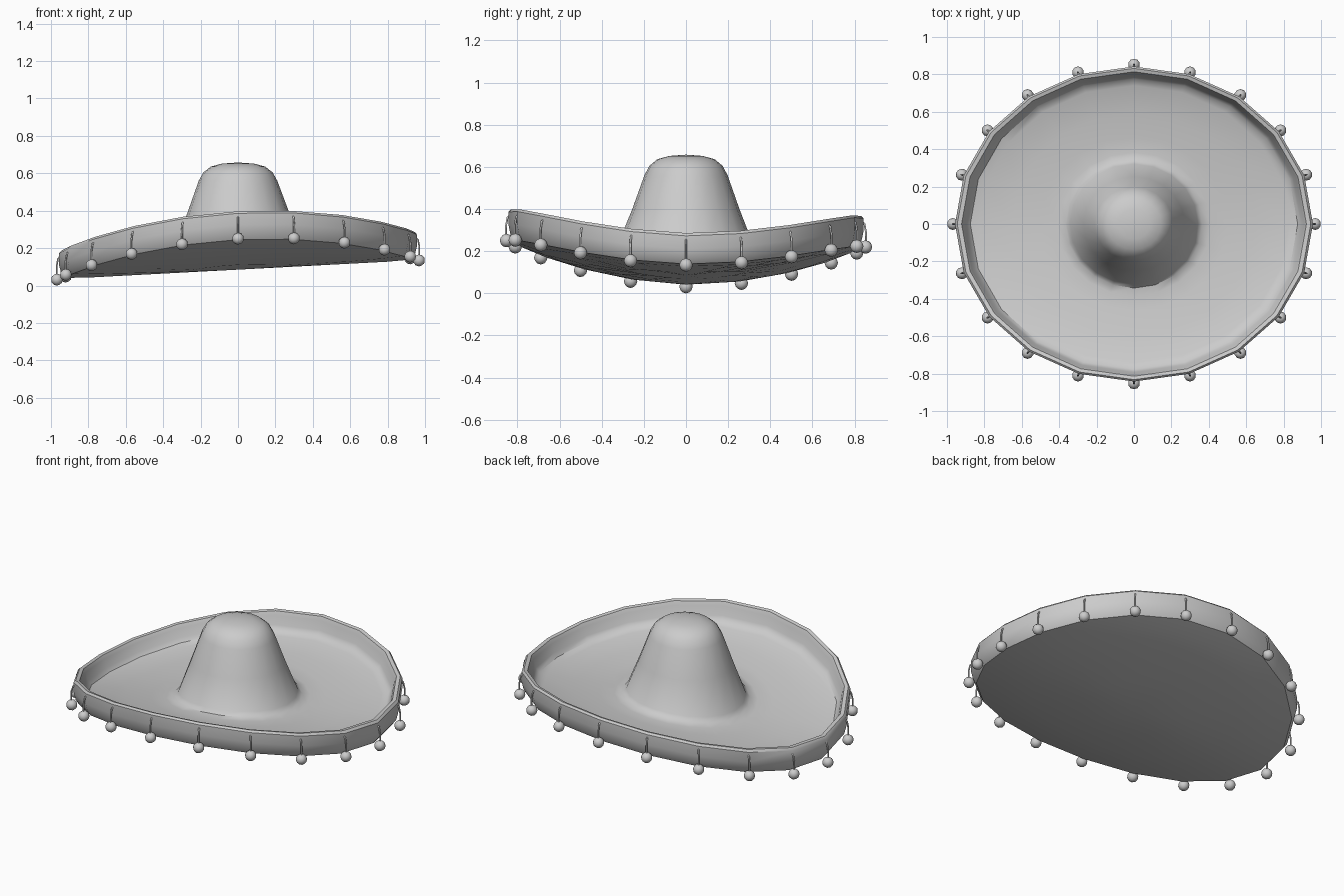
import bpy, bmesh, math
from mathutils import Vector

if "Cube" in bpy.data.objects:
    bpy.data.objects.remove(bpy.data.objects["Cube"])

SIDES = 20

def warp(r, a, z):
    """Oval footprint, with the brim curled up front and back and tilted sideways."""
    t = min(max((r - 0.35) / 0.6, 0), 1)
    sy = 0.94 + (0.88 - 0.94) * t
    x, y = r * math.cos(a), r * sy * math.sin(a)
    # the crown stays upright: fade the warp out with height
    f = 1 - min(max((z - 0.2) / 0.3, 0), 1) if r < 0.5 else 1
    z += f * (0.053 * x - 0.018 * y + 0.142 * abs(y / 0.82) ** 1.8)
    return Vector((x, y, z))

def smooth(ob, angle):
    bpy.ops.object.select_all(action='DESELECT')
    ob.select_set(True)
    bpy.context.view_layer.objects.active = ob
    bpy.ops.object.shade_smooth_by_angle(angle=math.radians(angle))

def finish(bm, name, angle):
    bmesh.ops.recalc_face_normals(bm, faces=bm.faces)
    me = bpy.data.meshes.new(name)
    bm.to_mesh(me)
    bm.free()
    ob = bpy.data.objects.new(name, me)
    bpy.context.collection.objects.link(ob)
    smooth(ob, angle)
    return ob

# Hat body: closed profile from underside, round the rim, up to the crown top
profile = [(0.3, 0.085), (0.6, 0.085), (0.8, 0.085), (0.925, 0.09),
           (0.945, 0.115), (0.957, 0.16), (0.957, 0.222), (0.945, 0.236),
           (0.922, 0.236), (0.91, 0.215), (0.895, 0.165), (0.875, 0.142),
           (0.83, 0.137), (0.65, 0.148), (0.5, 0.158), (0.41, 0.166),
           (0.365, 0.178), (0.342, 0.205), (0.27, 0.395), (0.21, 0.56),
           (0.185, 0.605), (0.145, 0.636), (0.085, 0.652)]
bm = bmesh.new()
rings = [[bm.verts.new(warp(r, 2 * math.pi * i / SIDES, z)) for i in range(SIDES)]
         for r, z in profile]
for lo, hi in zip(rings, rings[1:]):
    for i in range(SIDES):
        j = (i + 1) % SIDES
        bm.faces.new((lo[i], lo[j], hi[j], hi[i]))
for ring, z in ((rings[0], 0.085), (rings[-1], 0.658)):
    c = bm.verts.new((0, 0, z))
    for i in range(SIDES):
        bm.faces.new((ring[i], ring[(i + 1) % SIDES], c))
finish(bm, "hat_body", 40)

# Pompoms: one hanging at every corner of the rim
bm = bmesh.new()
for i in range(SIDES):
    p = warp(0.968, 2 * math.pi * i / SIDES, 0.083)
    ret = bmesh.ops.create_icosphere(bm, subdivisions=2, radius=0.032)
    bmesh.ops.translate(bm, verts=ret["verts"], vec=p)
finish(bm, "pompoms", 60)

# Strings: thin cords curving from the rim down to the pompoms
cu = bpy.data.curves.new("pompom_strings", 'CURVE')
cu.dimensions = '3D'
cu.bevel_depth = 0.005
cu.bevel_resolution = 1
for i in range(SIDES):
    a = 2 * math.pi * i / SIDES
    pts = [warp(r, a, z) for r, z in ((0.945, 0.212), (0.962, 0.195), (0.97, 0.155), (0.97, 0.085))]
    sp = cu.splines.new('POLY')
    sp.points.add(len(pts) - 1)
    for q, p in zip(sp.points, pts):
        q.co = (*p, 1)
ob = bpy.data.objects.new("pompom_strings", cu)
bpy.context.collection.objects.link(ob)
